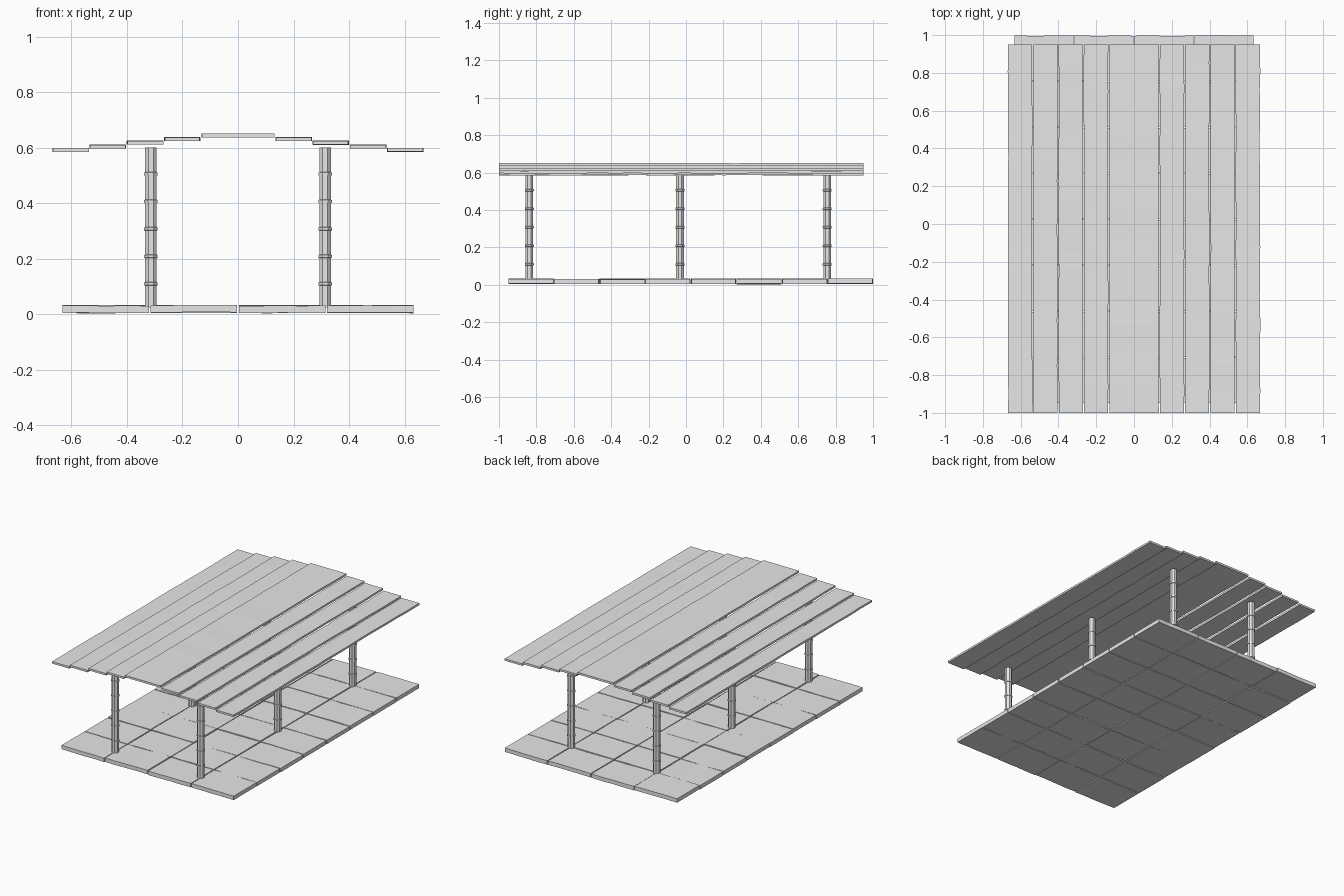
import bpy, bmesh, math, random

if "Cube" in bpy.data.objects:
    bpy.data.objects.remove(bpy.data.objects["Cube"], do_unlink=True)
random.seed(4)

grey = bpy.data.materials.new("plain grey")
grey.use_nodes = True
grey.diffuse_color = (0.8, 0.8, 0.8, 1)
grey.node_tree.nodes["Principled BSDF"].inputs["Base Color"].default_value = (0.8, 0.8, 0.8, 1)


def finish(name, bm):
    bmesh.ops.recalc_face_normals(bm, faces=bm.faces)
    mesh = bpy.data.meshes.new(name)
    bm.to_mesh(mesh)
    bm.free()
    mesh.materials.append(grey)
    obj = bpy.data.objects.new(name, mesh)
    bpy.context.collection.objects.link(obj)
    return obj


def plank(name, length, width, z0, z1, location, sections, wobble, angle=0.0):
    """Rough-sawn board running along local y, with slightly uneven edges."""
    bm = bmesh.new()
    rings = []
    for i in range(sections + 1):
        y = length * (i / sections - 0.5)
        if 0 < i < sections:
            y += random.uniform(-0.25, 0.25) * length / sections
        left = -width / 2 + random.uniform(0, wobble)
        right = width / 2 - random.uniform(0, wobble)
        dz = random.uniform(-wobble, wobble) / 4
        corners = [(left, z0), (right, z0), (right, z1), (left, z1)]
        rings.append([bm.verts.new((x, y, z + dz)) for x, z in corners])
    for a, b in zip(rings, rings[1:]):
        for k in range(4):
            bm.faces.new((a[k], a[(k + 1) % 4], b[(k + 1) % 4], b[k]))
    bm.faces.new(rings[0])
    bm.faces.new(rings[-1])
    obj = finish(name, bm)
    obj.location = location
    obj.rotation_euler.z = angle
    return obj


def post(name, x, y):
    """Octagonal post with narrow raised rings."""
    profile = [(0.021, 0.025)]
    for i in range(5):
        z = 0.11 + i * 0.099
        profile += [(0.021, z - 0.006), (0.024, z - 0.005),
                    (0.024, z + 0.005), (0.021, z + 0.006)]
    profile.append((0.021, 0.602))
    bm = bmesh.new()
    rings = []
    for apothem, z in profile:
        r = apothem / math.cos(math.pi / 8)
        angles = [math.pi / 8 + k * math.pi / 4 for k in range(8)]
        rings.append([bm.verts.new((r * math.cos(a), r * math.sin(a), z)) for a in angles])
    for a, b in zip(rings, rings[1:]):
        for k in range(8):
            bm.faces.new((a[k], a[(k + 1) % 8], b[(k + 1) % 8], b[k]))
    bm.faces.new(rings[0])
    bm.faces.new(rings[-1])
    finish(name, bm).location = (x, y, 0)


# Floor: four columns of short boards laid crosswise
ROWS = 8
pitch = 1.95 / ROWS
for col in range(4):
    for row in range(ROWS):
        x = (col - 1.5) * 0.318
        y = -0.95 + (row + 0.5) * pitch
        lift = random.uniform(0.004, 0.008)
        plank("floor_board", 0.312, pitch - 0.001, lift, lift + 0.026,
              (x, y, 0), 4, 0.004, math.pi / 2)

# Posts: two rows of three
for x in (-0.314, 0.314):
    for y in (-0.838, -0.032, 0.755):
        post("post", x, y)

# Roof: wide ridge board, then stepped boards down each side
plank("ridge_board", 1.95, 0.264, 0.638, 0.651, (0, -0.025, 0), 16, 0.003)
for side, label in ((1, "left"), (-1, "right")):
    for step in range(1, 5):
        x = side * (0.067 + step * 0.134)
        top = (0.638, 0.625, 0.611, 0.599)[step - 1]
        plank(label + "_roof_board", 1.95, 0.132, top - 0.013, top,
              (x, -0.025, 0), 16, 0.004)
